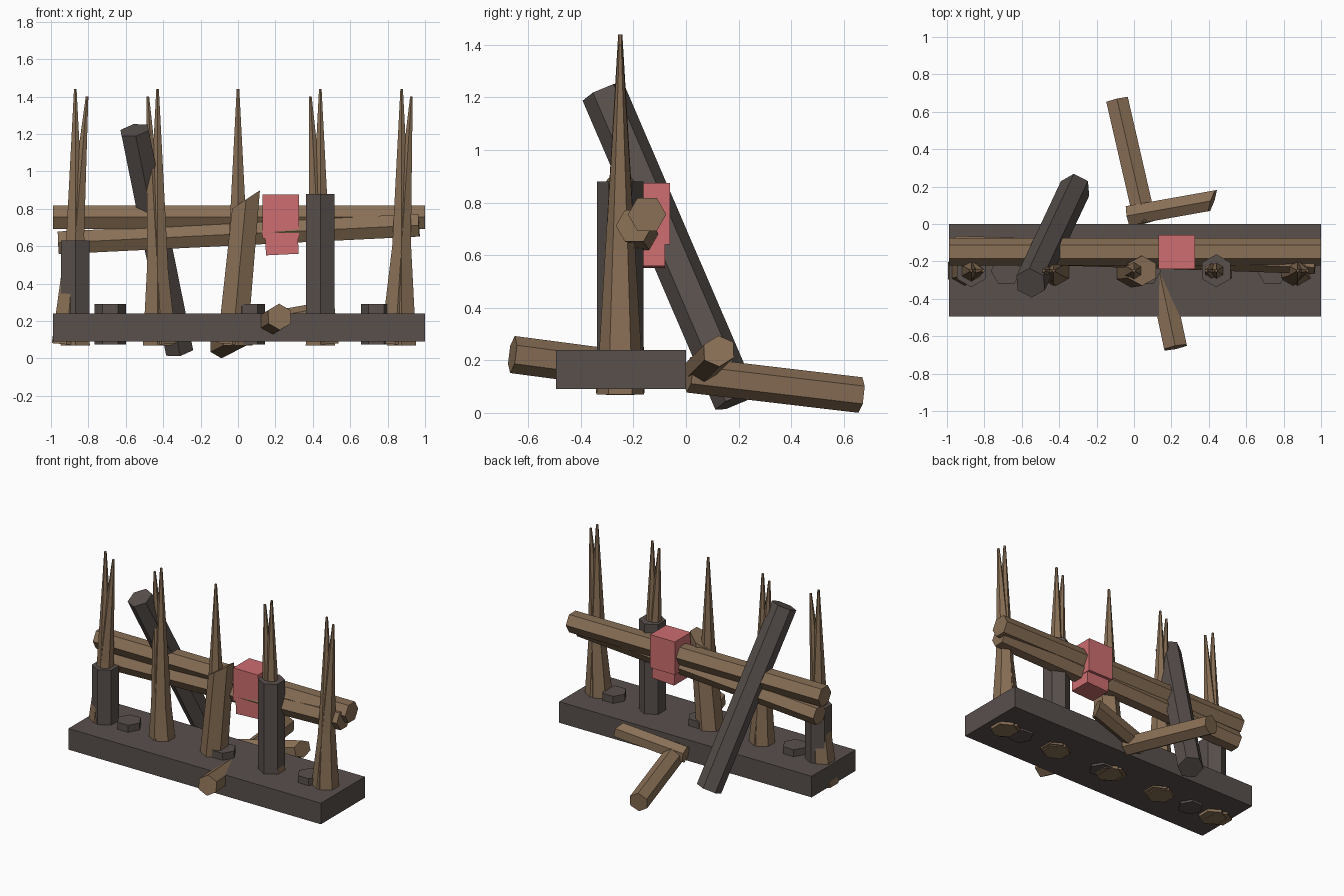
import bpy
import bmesh
from mathutils import Vector, Matrix

cube = bpy.data.objects.get("Cube")
if cube:
    bpy.data.objects.remove(cube, do_unlink=True)


def material(name, rgb):
    m = bpy.data.materials.new(name)
    m.use_nodes = True
    m.diffuse_color = (*rgb, 1)
    m.node_tree.nodes["Principled BSDF"].inputs["Base Color"].default_value = (*rgb, 1)
    return m


WOOD = material("brown_wood", (0.25, 0.16, 0.092))
DARK = material("dark_grey_brown", (0.098, 0.08, 0.073))
PINK = material("pink_cloth", (0.61, 0.155, 0.16))
X, Y, Z = Vector((1, 0, 0)), Vector((0, 1, 0)), Vector((0, 0, 1))


def finish(bm, name, mat):
    bmesh.ops.recalc_face_normals(bm, faces=bm.faces)
    mesh = bpy.data.meshes.new(name)
    bm.to_mesh(mesh)
    bm.free()
    mesh.materials.append(mat)
    ob = bpy.data.objects.new(name, mesh)
    bpy.context.collection.objects.link(ob)
    return ob


def box(name, lo, hi, mat, tilt=0):
    """Box between two corners, tilted about y."""
    lo, hi = Vector(lo), Vector(hi)
    bm = bmesh.new()
    bmesh.ops.create_cube(bm, size=1, matrix=Matrix.Diagonal((*(hi - lo), 1)))
    ob = finish(bm, name, mat)
    ob.location = (lo + hi) / 2
    ob.rotation_euler.y = tilt
    return ob


def log(name, a, b, r1, r2, mat, ridge=Y, cut=None):
    """Six-sided log from a to b with a corner facing ridge; cut slants the far end."""
    a, b = Vector(a), Vector(b)
    axis = (b - a).normalized()
    u = (ridge - axis * ridge.dot(axis)).normalized()
    v = axis.cross(u)
    frame = Matrix((u, v, axis)).transposed().to_4x4()
    frame.translation = (a + b) / 2
    bm = bmesh.new()
    bmesh.ops.create_cone(bm, cap_ends=True, segments=6, radius1=r1, radius2=r2,
                          depth=(b - a).length)
    # Make sure a corner lies on the local x axis
    first = min(bm.verts, key=lambda p: abs(p.co.y) - p.co.x)
    turn = X.to_2d().angle_signed(first.co.to_2d())
    bmesh.ops.transform(bm, matrix=frame @ Matrix.Rotation(turn, 4, 'Z'), verts=bm.verts)
    if cut:
        for p in bm.verts:
            if (p.co - b).dot(axis) > -0.01:
                p.co += axis * (p.co - b).dot(cut)
    return finish(bm, name, mat)


# Base slab
box("base_slab", (-0.99, -0.495, 0.09), (1, 0, 0.24), DARK)

# Spikes: a straight one in each place, most with a leaning partner
ROW = -0.25
for i, x in enumerate((-0.87, -0.43, 0, 0.44, 0.875)):
    log(f"spike_{i + 1}", (x, ROW, 0.07), (x, ROW, 1.44), 0.09, 0.008, WOOD)
for i, (foot, tip) in enumerate(((-0.918, -0.807), (-0.408, -0.482),
                                 (0.46, 0.387), (0.84, 0.927))):
    log(f"leaning_spike_{i + 1}", (foot, ROW, 0.075), (tip, ROW, 1.4), 0.09, 0.008, WOOD)

# Dark sleeves round two of the spikes
for name, x, top in (("short_sleeve", -0.87, 0.63), ("tall_sleeve", 0.44, 0.88)):
    log(name, (x, ROW, 0.08), (x, ROW, top), 0.088, 0.088, DARK)

# Low stones between the spikes
for i, x in enumerate((-0.683, 0.062, 0.74)):
    log(f"stone_{i + 1}", (x, ROW, 0.075), (x, ROW, 0.29), 0.083, 0.083, DARK, X)

# Broken stake beside the middle spike
log("broken_stake", (-0.03, ROW, 0.075), (0.043, ROW, 0.85), 0.092, 0.08, WOOD, Y, X * 0.8)

# Crossing rails
log("upper_rail", (-0.99, -0.148, 0.755), (1, -0.148, 0.755), 0.073, 0.073, WOOD)
log("lower_rail", (-0.96, -0.133, 0.618), (0.968, -0.197, 0.712), 0.07, 0.07, WOOD)

# Cloth binding round the rails
box("upper_binding", (0.13, -0.24, 0.64), (0.325, -0.06, 0.875), PINK)
box("lower_binding", (0.145, -0.235, 0.555), (0.32, -0.08, 0.745), PINK, -0.05)

# Dark pole leaning over the rails
log("leaning_pole", (-0.315, 0.19, 0.045), (-0.553, -0.315, 1.22), 0.085, 0.085, DARK)

# Fallen logs
log("back_log", (0.06, 0.01, 0.145), (-0.09, 0.663, 0.068), 0.068, 0.068, WOOD, Z)
log("broken_back_log", (-0.03, 0.045, 0.155), (0.42, 0.125, 0.235), 0.06, 0.06, WOOD, Z, Y * 0.55)
log("front_log", (0.135, -0.25, 0.168), (0.222, -0.66, 0.222), 0.071, 0.071, WOOD, Z)
